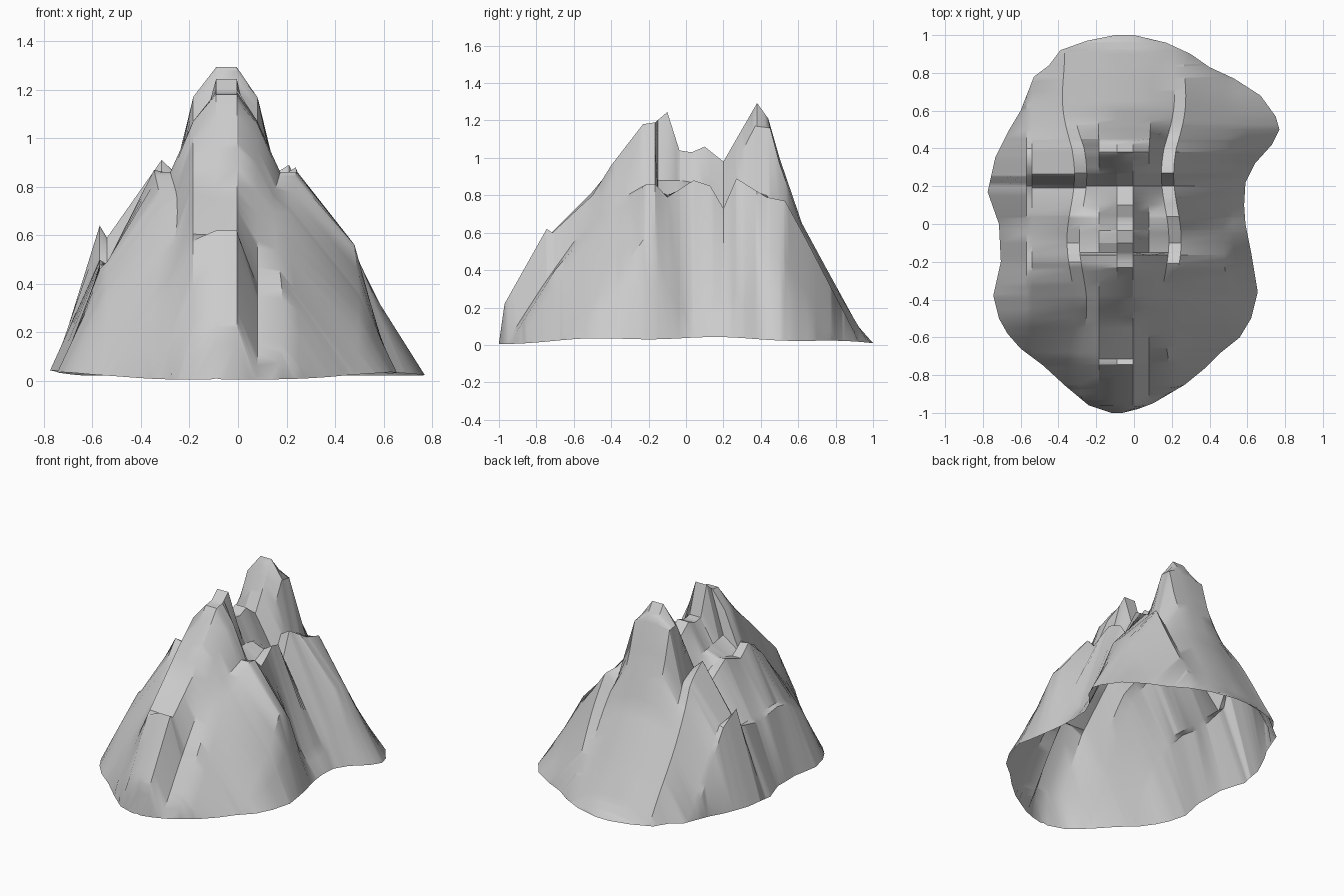
import bpy, bmesh, math


def lerp(profile, y):
    """Piecewise-linear value of a (y, value) profile."""
    if y <= profile[0][0]:
        return profile[0][1]
    for (a, va), (b, vb) in zip(profile, profile[1:]):
        if y <= b:
            return va + (vb - va) * (y - a) / (b - a)
    return profile[-1][1]


# Ground outline seen from above: x of the left and right rim along y
rim_left = [(-1, -.12), (-.96, -.24), (-.86, -.36), (-.75, -.48), (-.66, -.6), (-.58, -.67),
            (-.5, -.715), (-.38, -.745), (-.2, -.705), (0, -.715), (.17, -.775), (.35, -.735),
            (.5, -.66), (.6, -.6), (.78, -.53), (.84, -.45), (.92, -.39), (.97, -.25), (1, -.1)]
rim_right = [(-1, -.06), (-.98, .02), (-.95, .1), (-.85, .27), (-.76, .38), (-.68, .46),
             (-.6, .56), (-.5, .62), (-.36, .655), (-.15, .62), (0, .59), (.1, .583), (.22, .59),
             (.32, .64), (.42, .73), (.5, .77), (.57, .75), (.68, .67), (.77, .53), (.83, .4),
             (.9, .3), (.96, .17), (1, 0)]

# Ridge heights along y
crest = [(-1, .01), (-.97, .22), (-.745, .62), (-.715, .6), (-.5, .8), (-.4, .96), (-.23, 1.18),
         (-.165, 1.19), (-.1, 1.245), (-.035, 1.04), (.03, 1.03), (.1, 1.06), (.2, .98),
         (.38, 1.293), (.44, 1.21), (.5, 1), (.62, .65), (.75, .41), (.92, .1), (1, .01)]
crest_right = [(-.95, .03), (-.77, .31), (-.7, .41), (-.5, .69), (-.4, .87), (-.25, 1.06),
               (-.165, 1.07), (-.15, .88), (-.03, .88), (.2, .84), (.37, 1.17), (.45, 1.16),
               (.5, .97), (.62, .63), (.8, .3), (.965, .03)]
crest_left = [(-.98, .03), (-.95, .2), (-.74, .58), (-.4, .92), (-.23, 1.07),
              (-.165, 1.07), (-.15, .9), (.2, .84)] + crest_right[10:]
gully = [(-.93, .03), (-.7, .4), (-.4, .75), (-.21, .86), (-.1, .8), (.04, .84), (.2, .72),
         (.27, .85), (.43, .8), (.55, .67), (.75, .33), (.93, .03)]
shoulder_right = [(-.88, .03), (-.7, .31), (-.4, .69), (-.33, .75), (-.21, .86), (-.165, .86),
                  (-.1, .79), (.04, .88), (.13, .85), (.2, .73), (.27, .89), (.43, .79),
                  (.53, .77), (.65, .55), (.8, .26), (.92, .03)]
shoulder_left = [(-.87, .03), (-.7, .32), (-.4, .71), (-.2, .87), (-.1, .8), (.05, .85),
                 (.19, .72), (.265, .91), (.45, .8), (.6, .58), (.75, .33), (.93, .03)]
spur_right = [(-.67, .03), (-.5, .25), (-.37, .36), (-.23, .56), (-.165, .57), (-.1, .48),
              (-.03, .3), (.03, .2), (.1, .19), (.24, .24), (.3, .33), (.38, .51), (.45, .52),
              (.52, .47), (.65, .27), (.8, .03)]
ridge_right = [(.36, .03), (.42, .26), (.5, .36), (.56, .34), (.64, .19), (.74, .03)]
spur_left = [(-.68, .03), (-.5, .31), (-.3, .46), (-.2, .48), (0, .45), (.21, .5),
             (.255, .64), (.4, .56), (.55, .33), (.72, .03)]
notch_left = [(-.7, .03), (-.5, .35), (-.3, .49), (0, .48), (.2, .48),
              (.26, .59), (.4, .57), (.55, .37), (.75, .03)]

# (x, profile, sway along y, outward fan towards the back)
columns = [(-.57, spur_left, 0, 0), (-.54, notch_left, 0, 0),
           (-.335, shoulder_left, -.02, .1), (-.27, gully, -.02, .15),
           (-.185, crest_left, 0, .03), (-.09, crest, 0, 0), (-.005, crest, 0, 0),
           (.08, crest_right, 0, .06), (.165, gully, .02, .12),
           (.23, shoulder_right, .02, .1), (.485, spur_right, -.015, 0)]

# Rows at every profile break plus an even spacing
rows = sorted({round(y, 3) for c in columns for y, _ in c[1]}
              | {y for y, _ in rim_left + rim_right} | {i / 20 for i in range(-20, 21)})

bm = bmesh.new()
grid = []
for y in rows:
    xl, xr = lerp(rim_left, y), lerp(rim_right, y)
    base = max(0, .007 + .03 * (1 - y * y) + .006 * math.sin(9 * y))
    line = [(xl, base)]
    for x, profile, sway, fan in columns:
        x += sway * math.cos(9 * y + .8) + math.copysign(fan * max(0, y - .4), x)
        if x <= xl or x >= xr:
            line.append((min(max(x, xl), xr), base))
        else:
            line.append((x, max(base, lerp(profile, y))))
    # Outer fold of the back right foot, part way between spur and rim
    inner = line[-1]
    line.append((inner[0] + (xr - inner[0]) * .4,
                 max(base + (inner[1] - base) * .58, base)))
    line.append((xr, base))
    grid.append([bm.verts.new((x, y, z)) for x, z in line])

# Loft the rows into one open rock shell
for a, b in zip(grid, grid[1:]):
    for i in range(len(a) - 1):
        bm.faces.new((a[i], a[i + 1], b[i + 1], b[i]))
bmesh.ops.remove_doubles(bm, verts=bm.verts, dist=.0015)
bmesh.ops.dissolve_degenerate(bm, edges=bm.edges, dist=.0005)

mesh = bpy.data.meshes.new("mountain_rock")
bm.to_mesh(mesh)
bm.free()
rock = bpy.data.objects.new("mountain_rock", mesh)
bpy.context.collection.objects.link(rock)
bpy.context.view_layer.objects.active = rock
rock.select_set(True)
bpy.ops.object.shade_smooth_by_angle(angle=math.radians(32))
